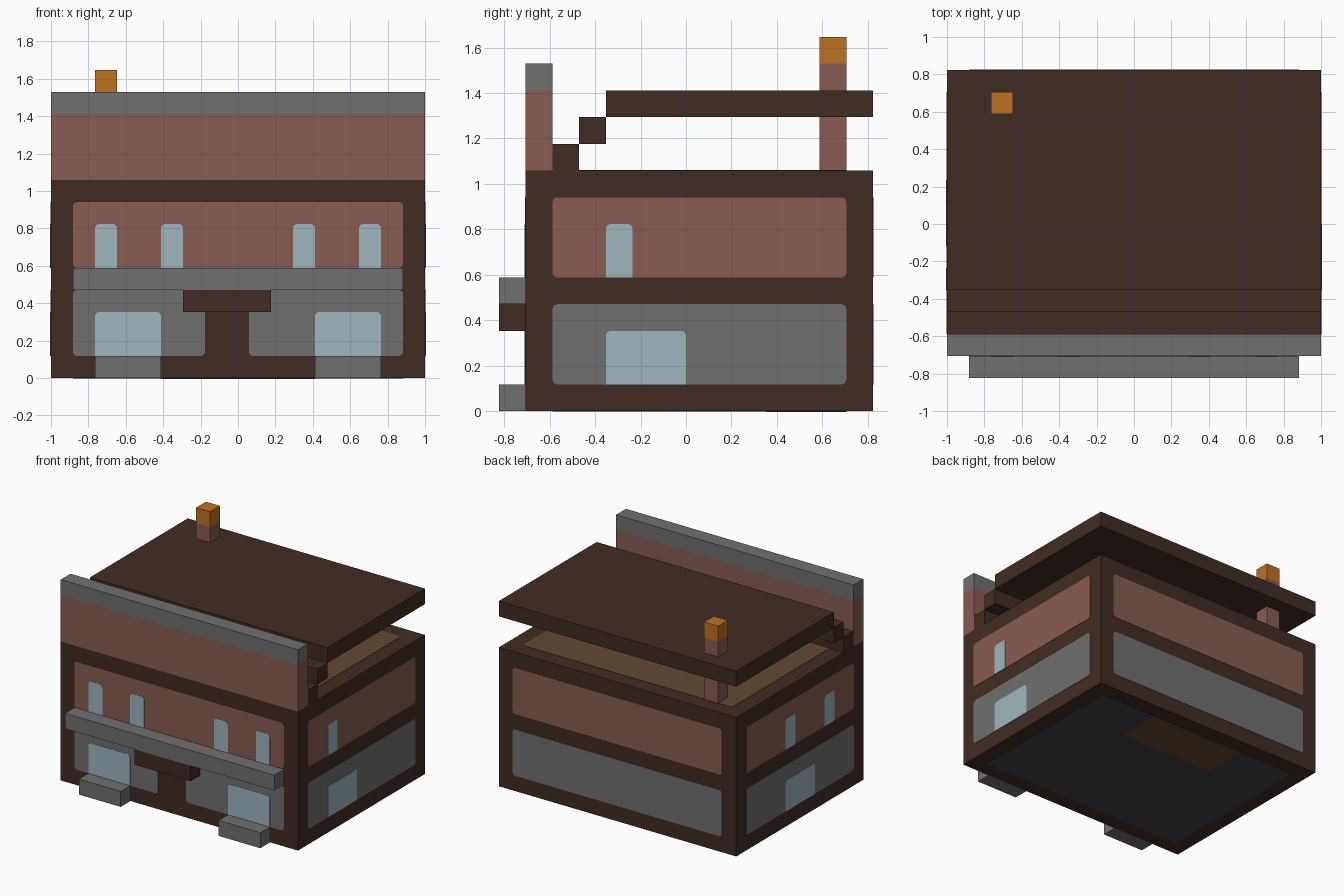
import bpy
import bmesh
from mathutils import Vector

cube = bpy.data.objects.get("Cube")
if cube:
    bpy.data.objects.remove(cube, do_unlink=True)

U = 2 / 17  # one building block


def material(name, rgb):
    lin = [((c / 255 + 0.055) / 1.055) ** 2.4 for c in rgb]
    m = bpy.data.materials.new(name)
    m.use_nodes = True
    m.diffuse_color = (*lin, 1)
    bsdf = m.node_tree.nodes["Principled BSDF"]
    bsdf.inputs["Base Color"].default_value = (*lin, 1)
    bsdf.inputs["Roughness"].default_value = 0.9
    return m


TIMBER = material("dark_timber", (65, 44, 35))
BRICK = material("red_brick", (136, 92, 83))
STONE = material("grey_stone", (112, 112, 112))
GLASS = material("pale_glass", (157, 182, 190))
EMBER = material("orange_ember", (191, 114, 34))
PLANK = material("tan_plank", (100, 72, 51))
SLATE = material("dark_slate", (66, 64, 72))


def box(name, mat, lo, hi, thin=None, rounded="none"):
    """Box between two corners in blocks; rounds corners seen along the thin axis."""
    lo, hi = Vector(lo) * U, Vector(hi) * U
    bm = bmesh.new()
    bmesh.ops.create_cube(bm, size=1)
    for v in bm.verts:
        v.co = Vector((v.co[i] + 0.5) * (hi[i] - lo[i]) + lo[i] for i in range(3))
    if rounded != "none":
        mid = (lo.z + hi.z) / 2
        edges = []
        for e in bm.edges:
            a, b = (v.co for v in e.verts)
            along = abs(a[thin] - b[thin]) > 1e-6
            if along and (rounded == "all" or a.z > mid):
                edges.append(e)
        bmesh.ops.bevel(bm, geom=edges, offset=0.02, segments=2,
                        profile=0.5, affect='EDGES')
    bmesh.ops.recalc_face_normals(bm, faces=bm.faces)
    mesh = bpy.data.meshes.new(name)
    bm.to_mesh(mesh)
    bm.free()
    mesh.materials.append(mat)
    obj = bpy.data.objects.new(name, mesh)
    bpy.context.collection.objects.link(obj)
    return obj


# Body faces: thin axis and plane position
FACES = {"front": (1, -6), "back": (1, 7), "left": (0, 8.5),
         "right": (0, -8.5), "top": (2, 9), "bottom": (2, 0)}


def plate(name, mat, face, a, b, half=0.02, rounded="all"):
    """Thin plate on a body face, spanning a and b along its two other axes."""
    axis, pos = FACES[face]
    lo, hi = [a[0], b[0]], [a[1], b[1]]
    lo.insert(axis, pos - half)
    hi.insert(axis, pos + half)
    return box(name, mat, lo, hi, axis, rounded)


def window(name, face, start, width, base):
    plate(name, GLASS, face, (start, start + width), (base, base + 2), 0.035, "top")


# Main body
box("body", TIMBER, (-8.5, -6, 0), (8.5, 7, 9))

# Wall panels, stone below and brick above
for face, span in (("front", (-7.5, 7.5)), ("back", (-7.5, 7.5)),
                   ("left", (-5, 6)), ("right", (-5, 6))):
    plate(face + "_brick_panel", BRICK, face, span, (5, 8))
    if face != "front":
        plate(face + "_stone_panel", STONE, face, span, (1, 4))
plate("front_stone_panel_right", STONE, "front", (-7.5, -1.5), (1, 4))
plate("front_stone_panel_left", STONE, "front", (0.5, 7.5), (1, 4))

# Attic floor and underside
plate("attic_floor", PLANK, "top", (-7.5, 7.5), (-5, 6))
plate("underside", SLATE, "bottom", (-7.5, 7.5), (-5, 6))
plate("underside_hatch", PLANK, "bottom", (-3.5, 3.5), (3, 6), 0.035, "none")

# Front windows and the stone steps under the large ones
for i, x in enumerate((-6.5, -3.5, 2.5, 5.5)):
    window(f"front_upper_window_{i + 1}", "front", x, 1, 5)
for side, x in (("right", -6.5), ("left", 3.5)):
    window(f"front_lower_window_{side}", "front", x, 3, 1)
    box(f"front_step_{side}", STONE, (x, -7, 0), (x + 3, -6, 1))

# Side windows
window("left_upper_window", "left", -3, 1, 5)
window("left_lower_window", "left", -3, 3, 1)
window("right_upper_window_front", "right", -3, 1, 5)
window("right_upper_window_back", "right", 1, 1, 5)
window("right_lower_window", "right", -1, 3, 1)

# Front ledge and sign board
box("front_ledge", STONE, (-7.5, -7, 4), (7.5, -6, 5))
box("sign_board", TIMBER, (-2.5, -7, 3), (1.5, -6, 4))

# Parapet
box("parapet_wall", BRICK, (-8.5, -6, 9), (8.5, -5, 12))
box("parapet_cap", STONE, (-8.5, -6, 12), (8.5, -5, 13))

# Stepped roof
box("roof_step_lower", TIMBER, (-8.5, -5, 9), (8.5, -4, 10))
box("roof_step_upper", TIMBER, (-8.5, -4, 10), (8.5, -3, 11))
box("roof_slab", TIMBER, (-8.5, -3, 11), (8.5, 7, 12))

# Chimney
box("chimney_stack", BRICK, (-6.5, 5, 9), (-5.5, 6, 13))
box("chimney_top", EMBER, (-6.5, 5, 13), (-5.5, 6, 14))
